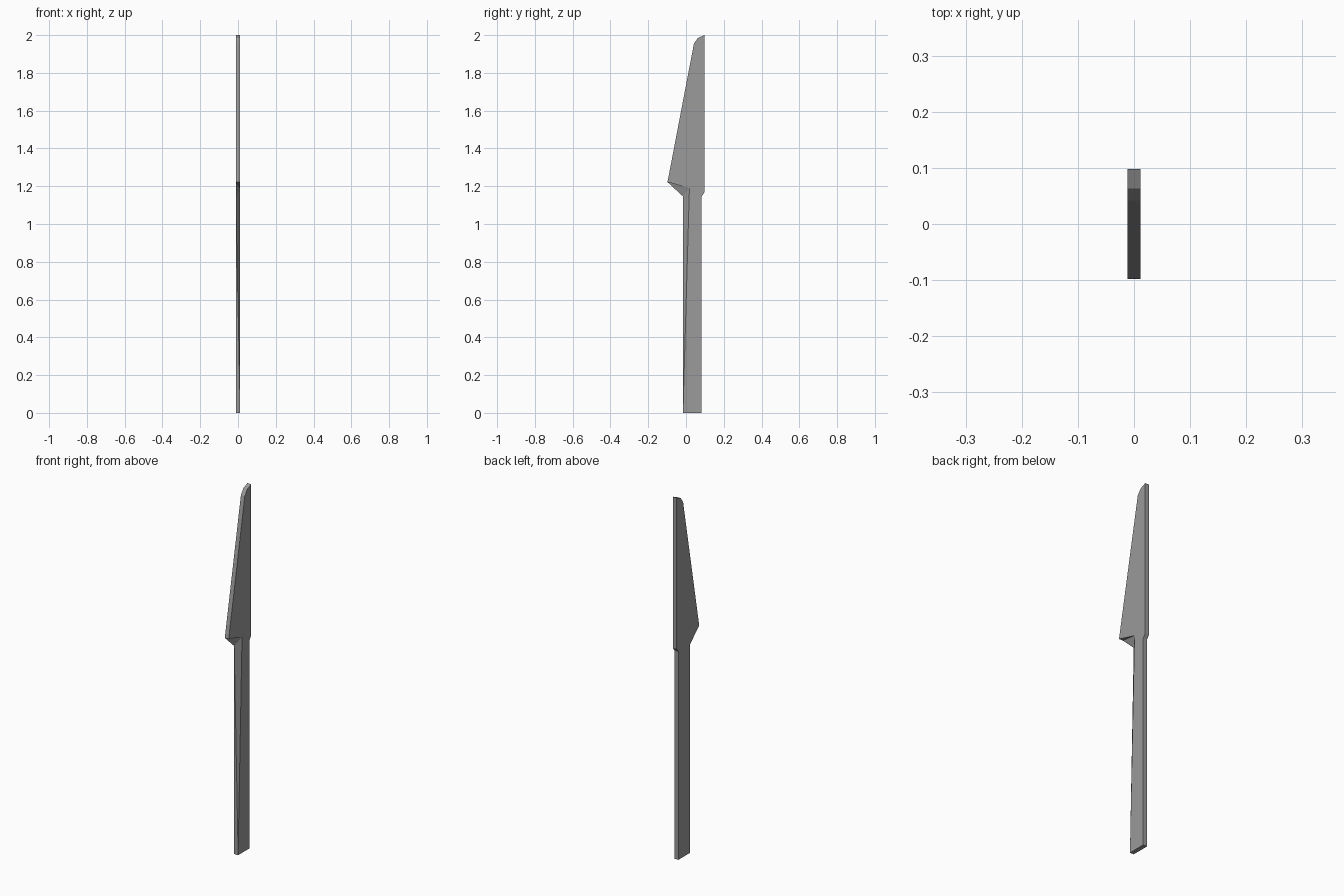
import bpy, bmesh

if "Cube" in bpy.data.objects:
    bpy.data.objects.remove(bpy.data.objects["Cube"])

HALF = 0.0118  # half thickness along x

# Side outline (y, z): blade tip, cutting edge, heel, handle, spine
outline = [
    (0.098, 2.0), (0.063, 1.985), (0.042, 1.955), (-0.098, 1.222),
    (-0.016, 1.146), (-0.016, 0.0), (0.083, 0.0), (0.083, 1.146), (0.098, 1.168),
]
NECK = 4                   # corner where heel meets handle
NECK_RIGHT = (0.018, 1.19)  # the right side is cut back here

bm = bmesh.new()
left = [bm.verts.new((-HALF, y, z)) for y, z in outline]
right_outline = list(outline)
right_outline[NECK] = NECK_RIGHT
right = [bm.verts.new((HALF, y, z)) for y, z in right_outline]

# Flat sides
bm.faces.new(left)
bm.faces.new(right[::-1])

# Rim, with the twisted faces beside the neck split into triangles
n = len(outline)
for i in range(n):
    j = (i + 1) % n
    if NECK in (i, j):
        bm.faces.new((left[i], right[i], right[j]))
        bm.faces.new((left[i], right[j], left[j]))
    else:
        bm.faces.new((left[i], right[i], right[j], left[j]))

bmesh.ops.recalc_face_normals(bm, faces=bm.faces[:])
mesh = bpy.data.meshes.new("knife")
bm.to_mesh(mesh)
bm.free()
knife = bpy.data.objects.new("knife", mesh)
bpy.context.collection.objects.link(knife)

# Dark grey finish
grey = bpy.data.materials.new("dark_grey")
grey.diffuse_color = (0.325, 0.325, 0.325, 1.0)
grey.use_nodes = True
grey.node_tree.nodes["Principled BSDF"].inputs["Base Color"].default_value = grey.diffuse_color
mesh.materials.append(grey)
